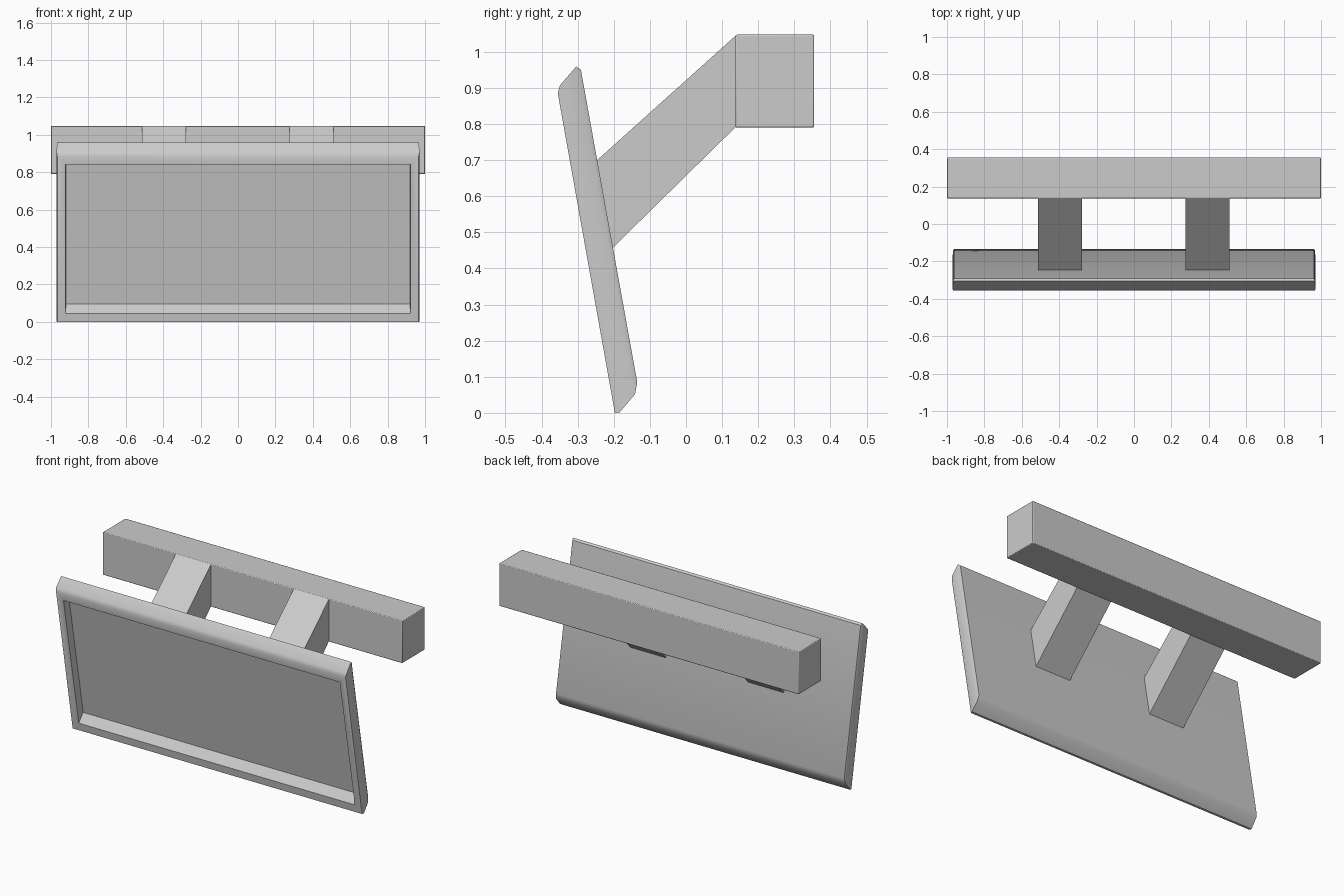
import bpy, bmesh

if "Cube" in bpy.data.objects:
    bpy.data.objects.remove(bpy.data.objects["Cube"])


def finish(name, bm, bevel=0.0):
    bmesh.ops.recalc_face_normals(bm, faces=bm.faces)
    mesh = bpy.data.meshes.new(name)
    bm.to_mesh(mesh)
    bm.free()
    ob = bpy.data.objects.new(name, mesh)
    bpy.context.collection.objects.link(ob)
    if bevel:
        mod = ob.modifiers.new("edge_softening", 'BEVEL')
        mod.width = bevel
        mod.segments = 2
    bpy.ops.object.select_all(action='DESELECT')
    ob.select_set(True)
    bpy.context.view_layer.objects.active = ob
    bpy.ops.object.shade_smooth_by_angle(angle=0.6)
    return ob


def prism(name, profile, x0, x1, bevel=0.0):
    """Extrude a (y, z) profile along x."""
    bm = bmesh.new()
    face = bm.faces.new([bm.verts.new((x0, y, z)) for y, z in profile])
    ext = bmesh.ops.extrude_face_region(bm, geom=[face])
    verts = [g for g in ext["geom"] if isinstance(g, bmesh.types.BMVert)]
    bmesh.ops.translate(bm, verts=verts, vec=(x1 - x0, 0, 0))
    return finish(name, bm, bevel)


# rear mounting bar
prism("rear_bar", [(0.137, 0.79), (0.355, 0.79), (0.355, 1.047), (0.137, 1.047)],
      -1, 1, 0.004)

# two slanted support arms
arm = [(0.138, 1.045), (0.138, 0.792), (-0.203, 0.457), (-0.246, 0.70)]
for side, x0 in (("left", -0.512), ("right", 0.275)):
    prism(side + "_arm", arm, x0, x0 + 0.235)

# tilted panel: nested rectangular loops from back face round to recessed front
# each loop: half width, bottom (y, z), top (y, z)
loops = [
    (0.962, (-0.135, 0.085), (-0.291, 0.950)),
    (0.968, (-0.141, 0.052), (-0.304, 0.959)),
    (0.970, (-0.184, 0.004), (-0.349, 0.907)),
    (0.966, (-0.197, 0.003), (-0.355, 0.885)),
    (0.922, (-0.202, 0.045), (-0.347, 0.840)),   # rim inner edge
    (0.920, (-0.162, 0.095), (-0.307, 0.890)),   # recess floor
]
bm = bmesh.new()
rings = [[bm.verts.new(p) for p in ((-w, *b), (w, *b), (w, *t), (-w, *t))]
         for w, b, t in loops]
bm.faces.new(rings[0])
bm.faces.new(rings[-1])
for a, b in zip(rings, rings[1:]):
    for i in range(4):
        j = (i + 1) % 4
        bm.faces.new((a[i], a[j], b[j], b[i]))
lowest = min(v.co.z for v in bm.verts)
bmesh.ops.translate(bm, verts=[v for v in bm.verts if v.co.z < 0.01], vec=(0, 0, -lowest))
finish("tilted_panel", bm)
